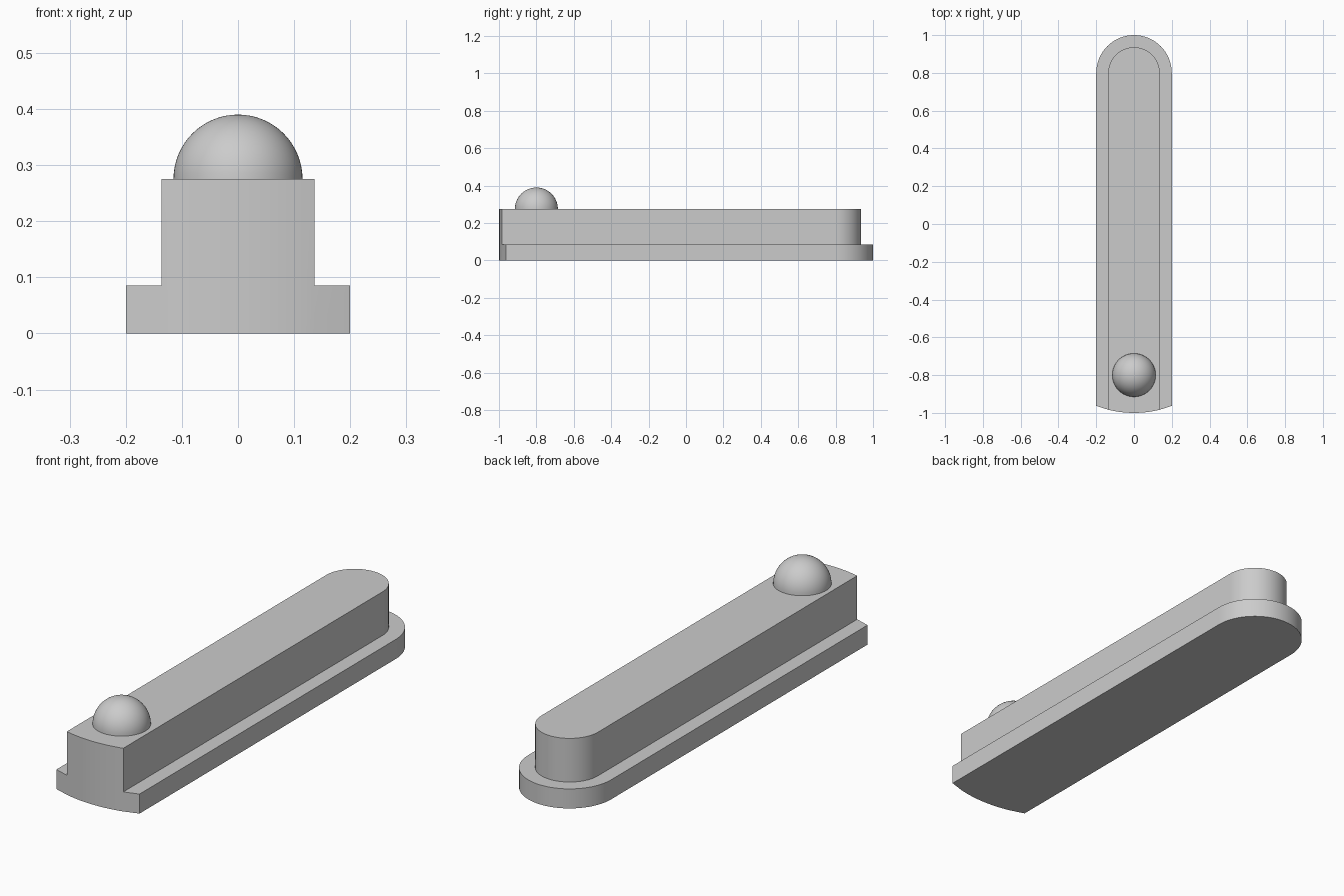
import bpy, bmesh
from math import sin, cos, pi, sqrt, radians

if "Cube" in bpy.data.objects:
    bpy.data.objects.remove(bpy.data.objects["Cube"])

BASE_W, BODY_W = 0.2, 0.136      # half widths
BASE_Z, BODY_Z = 0.085, 0.275    # top heights
BACK_Y = 0.8                     # centre of the rounded end
NOSE_R = 0.56                    # radius of the curved front
ARC, NOSE = 32, 16

grey = bpy.data.materials.new("plain grey")
grey.use_nodes = True
colour = (0.6, 0.6, 0.6, 1)
grey.diffuse_color = colour
grey.node_tree.nodes["Principled BSDF"].inputs["Base Color"].default_value = colour


def finish(bm, name):
    bmesh.ops.recalc_face_normals(bm, faces=bm.faces)
    mesh = bpy.data.meshes.new(name)
    bm.to_mesh(mesh)
    bm.free()
    mesh.materials.append(grey)
    obj = bpy.data.objects.new(name, mesh)
    bpy.context.collection.objects.link(obj)
    bpy.ops.object.select_all(action="DESELECT")
    obj.select_set(True)
    bpy.context.view_layer.objects.active = obj
    bpy.ops.object.shade_smooth_by_angle(angle=radians(30))
    return obj


def nose_y(x):
    return -1 + NOSE_R - sqrt(NOSE_R ** 2 - x * x)


def round_end(half):
    return [(half * cos(pi * i / ARC), BACK_Y + half * sin(pi * i / ARC))
            for i in range(ARC + 1)]


# Stepped bar: wide base and narrow body sharing one curved front
bm = bmesh.new()


def row(points, z):
    return [bm.verts.new((x, y, z)) for x, y in points]


def strip(a, b, closed=False):
    for i in range(len(a) if closed else len(a) - 1):
        j = (i + 1) % len(a)
        bm.faces.new((a[i], a[j], b[j], b[i]))


corner = nose_y(BASE_W)
outer = [(BASE_W, corner)] + round_end(BASE_W) + [(-BASE_W, corner)]
inner = round_end(BODY_W)
xs = [BODY_W * (2 * i / NOSE - 1) for i in range(NOSE + 1)]
nose = [(x, nose_y(x)) for x in xs]

bottom = row(outer + nose, 0)
outer_mid, inner_mid, nose_mid = (row(p, BASE_Z) for p in (outer, inner, nose))
top = row(inner + nose, BODY_Z)

strip(bottom, outer_mid + nose_mid, True)                          # base wall
strip(outer_mid, [nose_mid[-1]] + inner_mid + [nose_mid[0]])       # ledge
strip(inner_mid + nose_mid, top, True)                             # body wall
bm.faces.new(bottom[::-1])
bm.faces.new(top)
finish(bm, "stepped_bar")

# Half-ball knob near the front
bm = bmesh.new()
bmesh.ops.create_uvsphere(bm, u_segments=64, v_segments=32, radius=0.115)
bmesh.ops.delete(bm, geom=[v for v in bm.verts if v.co.z < -0.001], context="VERTS")
knob = finish(bm, "dome_knob")
knob.location = (0, -0.8, BODY_Z)
